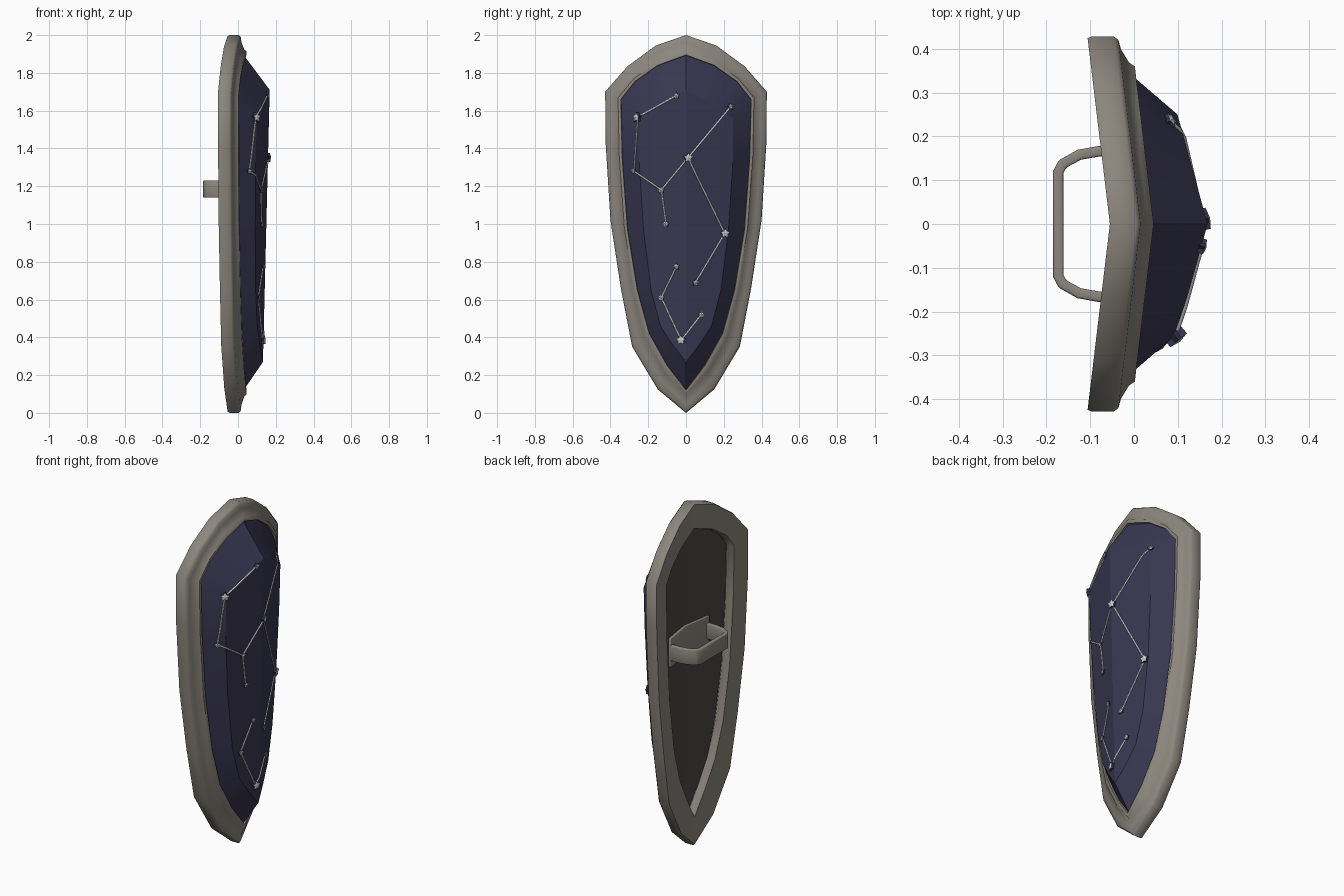
import bpy, bmesh, math
from mathutils import Vector
from mathutils.bvhtree import BVHTree

if "Cube" in bpy.data.objects:
    bpy.data.objects.remove(bpy.data.objects["Cube"])


def material(name, rgb):
    m = bpy.data.materials.new(name)
    m.diffuse_color = (*rgb, 1)
    m.use_nodes = True
    m.node_tree.nodes["Principled BSDF"].inputs["Base Color"].default_value = m.diffuse_color
    return m


STEEL = material("warm grey steel", (0.26, 0.24, 0.205))
BLUE = material("night blue", (0.041, 0.038, 0.083))
LINING = material("dark lining", (0.075, 0.066, 0.058))
SILVER = material("star silver", (0.6, 0.6, 0.6))

# Half outlines (y, z) from top to tip: rim edge, panel edge, panel crest
RIM = [(0, 2), (.16, 1.945), (.31, 1.835), (.428, 1.70), (.425, 1.42),
       (.40, 1.02), (.345, .66), (.285, .35), (.15, .125), (0, 0)]
EDGE = [(0, 1.895), (.15, 1.84), (.27, 1.755), (.345, 1.66), (.338, 1.35),
        (.31, .97), (.258, .65), (.195, .42), (.10, .25), (0, .12)]
CREST = [(0, 1.71), (.085, 1.665), (.17, 1.615), (.25, 1.56), (.248, 1.33),
         (.225, .97), (.185, .65), (.135, .46), (.07, .36), (0, .27)]


def loop(half):
    """Mirror a half outline into a closed loop."""
    return half + [(-y, z) for y, z in half[-2:0:-1]]


def back_x(y):
    return -.055 - .12 * abs(y)


def mesh_object(name, verts, faces, mat, smooth=30):
    bm = bmesh.new()
    vs = [bm.verts.new(v) for v in verts]
    for f in faces:
        bm.faces.new([vs[i] for i in f])
    bmesh.ops.remove_doubles(bm, verts=bm.verts, dist=1e-5)
    bmesh.ops.recalc_face_normals(bm, faces=bm.faces)
    me = bpy.data.meshes.new(name)
    bm.to_mesh(me)
    bm.free()
    me.materials.append(mat)
    ob = bpy.data.objects.new(name, me)
    bpy.context.collection.objects.link(ob)
    if smooth:
        bpy.context.view_layer.objects.active = ob
        bpy.ops.object.select_all(action='DESELECT')
        ob.select_set(True)
        bpy.ops.object.shade_smooth_by_angle(angle=math.radians(smooth))
    return ob


def bridge(n, a, b):
    """Quads between closed rings a and b of n points."""
    return [(a * n + i, a * n + (i + 1) % n, b * n + (i + 1) % n, b * n + i) for i in range(n)]


# Rim: cross-section (inward fraction, depth) swept round the outline
section = [(.05, 0), (0, .01), (0, .06), (.1, .07), (.35, .073), (.72, .088),
           (.82, .1), (1.0, .1), (1.03, .08), (1.45, .045), (1.45, .012), (1.38, 0)]
outer, inner = loop(RIM), loop(EDGE)
n = len(outer)
verts, faces = [], []
for t, d in section:
    for (y0, z0), (y1, z1) in zip(outer, inner):
        y, z = y0 + (y1 - y0) * t, z0 + (z1 - z0) * t
        verts.append((back_x(y) + d, y, z))
for k in range(len(section)):
    faces += bridge(n, k, (k + 1) % len(section))
mesh_object("rim", verts, faces, STEEL, 50)


def cross_rows(half, depth, start):
    """Left, middle and right points per row, joined by quads over the fold."""
    v, f = [], []
    for y, z in half:
        v += [(depth(s * y, z), s * y, z) for s in (-1, 0, 1)]
    for i in range(len(half) - 1):
        a = start + 3 * i
        for j in (0, 1):
            f.append((a + j, a + j + 1, a + j + 4, a + j + 3))
    return v, f


def crest_x(y, z):
    return .132 + .036 * (z - .27) / 1.45 - .26 * abs(y)


def clean_faces(verts, faces):
    """Drop repeated corners so end quads become triangles."""
    out = []
    for f in faces:
        keep = []
        for i in f:
            if all((Vector(verts[i]) - Vector(verts[k])).length > 1e-5 for k in keep):
                keep.append(i)
        if len(keep) > 2:
            out.append(keep)
    return out


# Front panel: bevelled border rising to a folded centre
verts = [(back_x(y) + .085, y, z) for y, z in inner]
verts += [(crest_x(y, z), y, z) for y, z in loop(CREST)]
faces = bridge(n, 0, 1)
v, f = cross_rows(CREST, crest_x, len(verts))
verts += v
faces += f
panel = mesh_object("front_panel", verts, clean_faces(verts, faces), BLUE, 28)

# Lining on the back, folded down the middle
v, f = cross_rows(EDGE, lambda y, z: .027 * min(1, (z - .1) / .4, (1.9 - z) / .2) - .01 - .15 * abs(y), 0)
mesh_object("back_lining", v, clean_faces(v, f), LINING, 0)


def band(name, path, z0, z1, thick):
    """Upright strip following an (x, y) path."""
    v = [(x, y, z) for x, y in path for z in (z0, z1)]
    f = [(2 * i, 2 * i + 2, 2 * i + 3, 2 * i + 1) for i in range(len(path) - 1)]
    ob = mesh_object(name, v, f, STEEL, 40)
    sol = ob.modifiers.new("thickness", 'SOLIDIFY')
    sol.thickness, sol.offset = thick, 0
    bev = ob.modifiers.new("soft_edges", 'BEVEL')
    bev.width, bev.segments = .005, 2
    return ob


# Handle and the folded plate it is fixed to
half = [(-.01, .168), (-.08, .166), (-.125, .158), (-.163, .137), (-.173, .118)]
band("handle", half + [(x, -y) for x, y in reversed(half)], 1.14, 1.23, .024)
band("handle_plate", [(-.02, .18), (.008, 0), (-.02, -.18)], 1.10, 1.27, .016)

# Constellations laid on the front panel
STARS = [(-.255, 1.565, 1), (-.05, 1.68, 0), (-.275, 1.28, 0), (-.13, 1.18, 0),
         (.01, 1.35, 1), (.235, 1.62, 0), (.205, .95, 1), (.05, .69, 0),
         (-.105, 1.0, 0), (-.13, .61, 0), (-.025, .385, 1), (.08, .52, 0), (-.05, .775, 0)]
LINKS = [(0, 1), (0, 2), (2, 3), (3, 4), (4, 5), (4, 6), (6, 7), (3, 8), (9, 10), (10, 11), (9, 12)]
bm = bmesh.new()
bm.from_mesh(panel.data)
tree = BVHTree.FromBMesh(bm)
bm.free()


def on_panel(y, z):
    p, normal, _, _ = tree.ray_cast(Vector((1, y, z)), Vector((-1, 0, 0)))
    if normal.x < 0:
        normal = -normal
    return p, normal


for y, z, big in STARS:
    p, nor = on_panel(y, z)
    r = .026 if big else .018
    side = Vector((0, 0, 1)).cross(nor).normalized()
    up = nor.cross(side)
    verts = []
    for lift in (-.008, .013 if big else .008):
        for i in range(10):
            a, q = math.tau * i / 10, r * (1 if i % 2 == 0 else .6)
            verts.append(p + nor * lift + up * math.cos(a) * q + side * math.sin(a) * q)
    verts.append(p + nor * (.018 if big else .012))
    faces = bridge(10, 0, 1) + [(10 + i, 10 + (i + 1) % 10, 20) for i in range(10)]
    star = mesh_object("star", verts, faces + [tuple(range(10))], SILVER, 0)
    # Star walls match the panel, only the tops are silver
    star.data.materials.append(BLUE)
    for poly in star.data.polygons:
        poly.material_index = 0 if poly.normal.dot(nor) > .5 else 1

lines = bpy.data.curves.new("star_lines", 'CURVE')
lines.dimensions = '3D'
lines.bevel_depth, lines.bevel_resolution = .005, 1
for a, b in LINKS:
    sp = lines.splines.new('POLY')
    sp.points.add(12)
    for i, pt in enumerate(sp.points):
        t = i / 12
        p, nor = on_panel(*[STARS[a][k] * (1 - t) + STARS[b][k] * t for k in (0, 1)])
        pt.co = (*(p + nor * .001), 1)
lines.materials.append(SILVER)
bpy.context.collection.objects.link(bpy.data.objects.new("star_lines", lines))
